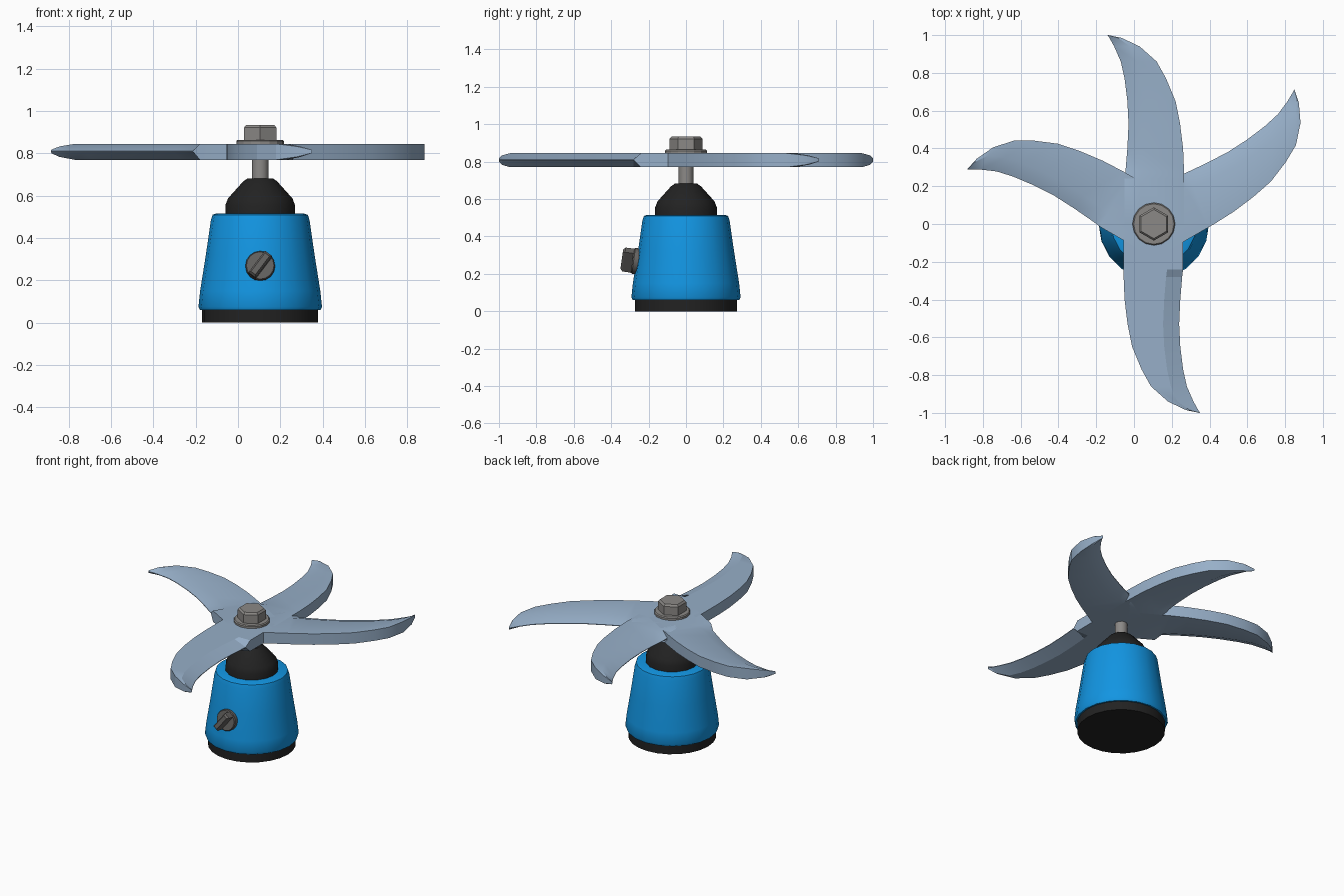
import bpy, bmesh, math
from mathutils import Matrix, Vector

if "Cube" in bpy.data.objects:
    bpy.data.objects.remove(bpy.data.objects["Cube"])

AX = 0.105  # motor axis x


def mat(name, rgb):
    m = bpy.data.materials.new(name)
    m.diffuse_color = (*rgb, 1)
    m.use_nodes = True
    m.node_tree.nodes["Principled BSDF"].inputs["Base Color"].default_value = m.diffuse_color
    return m


BLUE = mat("blue_plastic", (0.006, 0.30, 0.76))
BLACK = mat("black_rubber", (0.016, 0.016, 0.016))
STEEL = mat("blade_steel", (0.31, 0.43, 0.58))
GREY = mat("bolt_grey", (0.26, 0.25, 0.24))
DARK = mat("knob_grey", (0.13, 0.125, 0.12))


def finish(name, bm, material, matrix, angle=None):
    bmesh.ops.recalc_face_normals(bm, faces=bm.faces)
    me = bpy.data.meshes.new(name)
    bm.to_mesh(me)
    bm.free()
    me.transform(matrix)
    me.materials.append(material)
    ob = bpy.data.objects.new(name, me)
    bpy.context.collection.objects.link(ob)
    if angle:
        bpy.ops.object.select_all(action='DESELECT')
        ob.select_set(True)
        bpy.context.view_layer.objects.active = ob
        bpy.ops.object.shade_smooth_by_angle(angle=math.radians(angle))
    return ob


def loft(bm, rings):
    vs = [[bm.verts.new(p) for p in r] for r in rings]
    n = len(vs[0])
    for a, b in zip(vs, vs[1:]):
        for i in range(n):
            bm.faces.new((a[i], a[(i + 1) % n], b[(i + 1) % n], b[i]))
    bm.faces.new(vs[0])
    bm.faces.new(vs[-1])


def lathe(name, profile, sides, material, angle=None, turn=0.0, matrix=None):
    bm = bmesh.new()
    loft(bm, [[(r * math.cos(turn + 2 * math.pi * i / sides),
                r * math.sin(turn + 2 * math.pi * i / sides), z)
               for i in range(sides)] for r, z in profile])
    return finish(name, bm, material, matrix or Matrix.Translation((AX, 0, 0)), angle)


# Motor housing, stacked along the axis
lathe("base_foot", [(0.274, 0), (0.274, 0.07)], 24, BLACK, 30)
lathe("motor_housing", [(0.27, 0.06), (0.285, 0.06), (0.292, 0.075), (0.284, 0.15),
                        (0.257, 0.32), (0.233, 0.485), (0.225, 0.51), (0.21, 0.515)],
      20, BLUE, 40)
lathe("top_collar", [(0.165, 0.50), (0.165, 0.555), (0.152, 0.588), (0.08, 0.668),
                     (0.06, 0.682)], 16, BLACK, 35)
lathe("shaft", [(0.04, 0.67), (0.04, 0.78)], 12, GREY, 35)

# Washer and hex bolt on top
lathe("washer", [(0.113, 0.84), (0.113, 0.858), (0.107, 0.864)], 16, GREY)
lathe("hex_bolt", [(0.088, 0.86), (0.088, 0.922), (0.077, 0.935)], 6, GREY,
      turn=math.pi / 6)

# Blade outline: distance along blade, sharpened edge, blunt edge
OUTLINE = [(0.0, -0.155, 0.16), (0.24, -0.155, 0.16), (0.28, -0.15, 0.16),
           (0.4, -0.14, 0.155), (0.53, -0.134, 0.139), (0.65, -0.14, 0.115),
           (0.77, -0.155, 0.065), (0.86, -0.175, 0.015), (0.94, -0.21, -0.075),
           (0.985, -0.235, -0.17), (1.0, -0.245, -0.241)]
LOW, MID, TOP = 0.77, 0.81, 0.845


def blade(name, degrees, angle):
    bm = bmesh.new()
    rings = []
    for y, edge, back in OUTLINE:
        w = back - edge
        ridge = edge + min(0.085, 0.7 * w)
        sharp = y > 0.25
        k = min(1.0, 0.2 + w / 0.14)  # thin out towards the tip
        hi, lo = MID + (TOP - MID) * k, MID + (LOW - MID) * k
        e_hi, e_lo = (MID + 0.002, MID - 0.002) if sharp else (hi, lo)
        rings.append([(back, y, hi), (ridge, y, hi), (edge, y, e_hi),
                      (edge, y, e_lo), (ridge, y, lo), (back, y, lo)])
    loft(bm, rings)
    finish(name, bm, STEEL, Matrix.Translation((AX, 0, 0))
           @ Matrix.Rotation(math.radians(degrees), 4, 'Z'), angle)


# Four blades: three fanned to the back, one to the front
for nm, deg, ang in (("blade_back", 0, 30), ("blade_right", -60, 30),
                     ("blade_left", 60, 30), ("blade_front", 180, 15)):
    blade(nm, deg, ang)

# Control knob: disc and slanted grip, square to the sloping housing
knob = (Matrix.Translation((AX, -0.262, 0.267))
        @ Matrix.Rotation(math.radians(90 - 8), 4, 'X'))
lathe("knob_disc", [(0.07, -0.02), (0.07, 0.018), (0.065, 0.025)], 16, DARK, 30,
      matrix=knob)
bm = bmesh.new()
hl, hw = 0.065, 0.021
loft(bm, [[(-a, -b, z), (a, -b, z), (a, b, z), (-a, b, z)]
          for a, b, z in ((hl, hw, 0.0), (hl, hw, 0.07), (hl - 0.01, hw - 0.008, 0.082))])
finish("knob_grip", bm, DARK, knob @ Matrix.Rotation(math.radians(53), 4, 'Z'))
